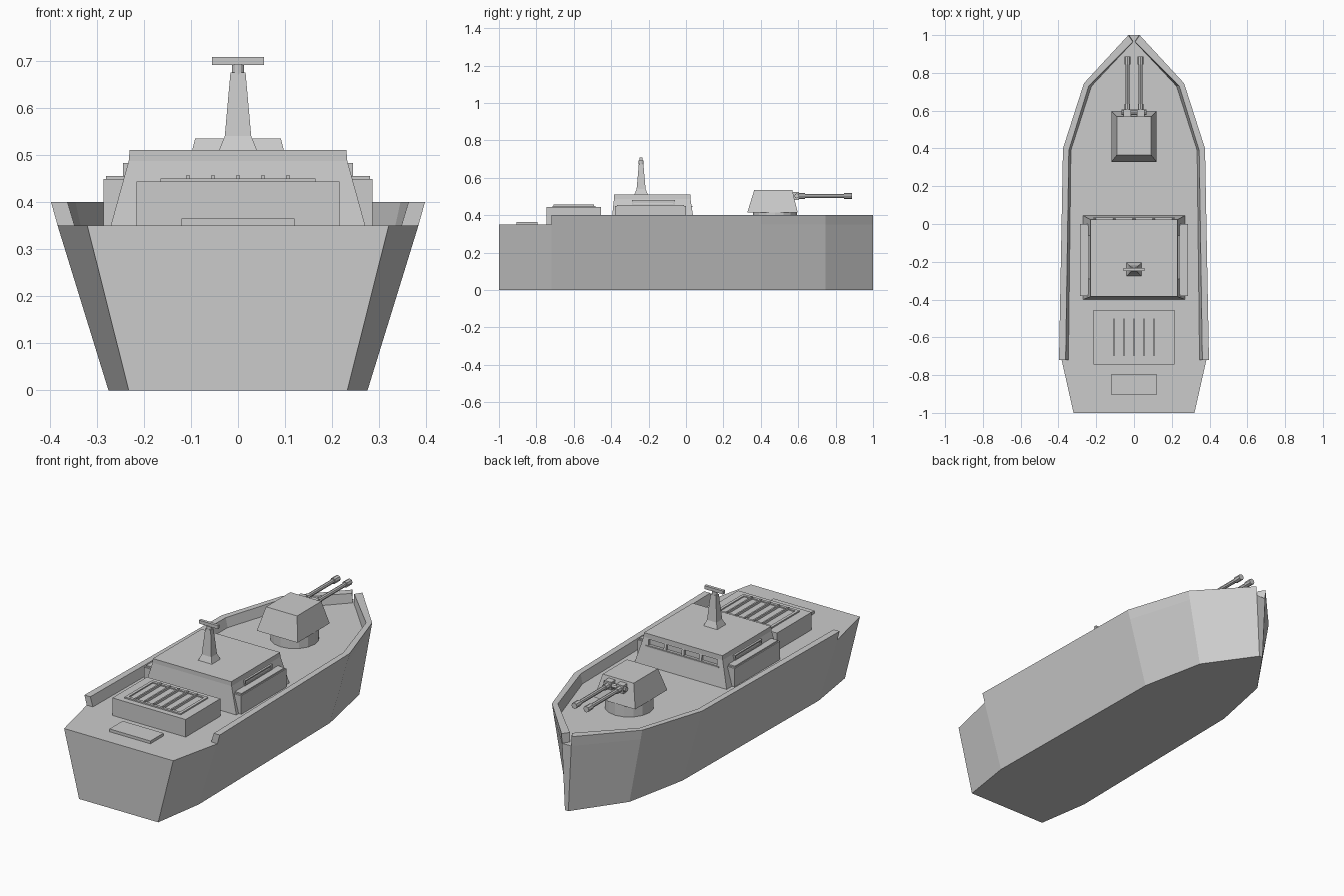
import bpy, bmesh, math
from mathutils import Matrix, Vector

cube = bpy.data.objects.get("Cube")
if cube:
    bpy.data.objects.remove(cube, do_unlink=True)

grey = bpy.data.materials.new("naval_grey")
grey.use_nodes = True
grey.diffuse_color = (0.6, 0.6, 0.6, 1)
grey.node_tree.nodes["Principled BSDF"].inputs["Base Color"].default_value = (0.6, 0.6, 0.6, 1)


def finish(name, bm):
    bmesh.ops.recalc_face_normals(bm, faces=bm.faces)
    mesh = bpy.data.meshes.new(name)
    bm.to_mesh(mesh)
    bm.free()
    mesh.materials.append(grey)
    ob = bpy.data.objects.new(name, mesh)
    bpy.context.collection.objects.link(ob)
    return ob


def loft(name, rings):
    """Skin a list of equal-length closed rings and cap both ends."""
    bm = bmesh.new()
    rows = [[bm.verts.new(p) for p in ring] for ring in rings]
    n = len(rows[0])
    for a, b in zip(rows, rows[1:]):
        for i in range(n):
            j = (i + 1) % n
            bm.faces.new((a[i], a[j], b[j], b[i]))
    bm.faces.new(rows[0][::-1])
    bm.faces.new(rows[-1])
    return finish(name, bm)


def tower(name, levels, cx=0):
    """Stack of rectangles, each (z, half width, y back, y front)."""
    return loft(name, [[(cx - w, a, z), (cx + w, a, z), (cx + w, b, z), (cx - w, b, z)]
                       for z, w, a, b in levels])


def box(name, x, y, z):
    return tower(name, [(h, (x[1] - x[0]) / 2, *y) for h in z], (x[0] + x[1]) / 2)


def rod(name, start, end, radius, sides):
    start, end = Vector(start), Vector(end)
    axis = end - start
    bm = bmesh.new()
    turn = axis.to_track_quat("Z", "Y").to_matrix().to_4x4()
    bmesh.ops.create_cone(bm, cap_ends=True, segments=sides, radius1=radius, radius2=radius,
                          depth=axis.length, matrix=Matrix.Translation((start + end) / 2) @ turn)
    return finish(name, bm)


def cut(ob, cutters):
    """Subtract the cutters from the part and bake the result."""
    for c in cutters:
        mod = ob.modifiers.new("cut", "BOOLEAN")
        mod.operation, mod.object, mod.solver = "DIFFERENCE", c, "EXACT"
    bpy.context.view_layer.update()
    baked = bpy.data.meshes.new_from_object(ob.evaluated_get(bpy.context.evaluated_depsgraph_get()))
    ob.modifiers.clear()
    ob.data = baked
    for c in cutters:
        bpy.data.objects.remove(c, do_unlink=True)


# Hull: flared sides between the keel outline and the deck outline
DECK, RAIL = 0.35, 0.40
stations = [-1, -0.72, 0.4, 0.745, 1]
keel = [0.232, 0.275, 0.26, 0.19, 0.01]
deck = [0.32, 0.383, 0.361, 0.256, 0.027]


def outline(widths, z):
    right = [(w, y, z) for w, y in zip(widths, stations)]
    return right + [(-x, y, z) for x, y, z in reversed(right)]


loft("hull", [outline(keel, 0), outline(deck, DECK)])

# Bulwarks following the deck edge
rail_top = [0.397, 0.376, 0.265, 0.03]
inner_y = [-0.72, 0.39, 0.73, 0.965]
inner_top = [0.362, 0.345, 0.24, 0.006]
inner_low = [0.347, 0.334, 0.225, 0.004]
for side, s in (("left", 1), ("right", -1)):
    loft(side + "_bulwark", [
        [(s * deck[i + 1], stations[i + 1], DECK), (s * rail_top[i], stations[i + 1], RAIL),
         (s * inner_top[i], inner_y[i], RAIL), (s * inner_low[i], inner_y[i], DECK)]
        for i in range(4)])

# Cabin with window recesses
cabin = tower("cabin", [(DECK, 0.27, -0.40, 0.045), (0.487, 0.232, -0.385, 0.024),
                        (0.51, 0.23, -0.385, 0.024)])
cut(cabin, [box("window_cutter", (x - 0.045, x + 0.045), (0.015, 0.1), (0.452, 0.482))
            for x in (-0.156, -0.052, 0.052, 0.156)])
box("window_sill", (-0.215, 0.215), (0.01, 0.034), (0.443, 0.45))

# Side lockers and side window frames
for side, s in (("left", 1), ("right", -1)):
    box(side + "_locker", sorted((s * 0.22, s * 0.285)), (-0.38, 0.0), (DECK, 0.448))
    box(side + "_locker_lid", sorted((s * 0.22, s * 0.28)), (-0.37, -0.01), (0.448, 0.455))
    frame = box(side + "_window_frame", sorted((s * 0.21, s * 0.244)), (-0.29, -0.06), (0.455, 0.482))
    cut(frame, [box("frame_cutter", sorted((s * 0.238, s * 0.3)), (-0.28, -0.07), (0.461, 0.476))])

# Engine housing with slatted grille
box("engine_housing", (-0.215, 0.215), (-0.745, -0.455), (DECK, 0.443))
grille = box("grille_frame", (-0.165, 0.165), (-0.715, -0.485), (0.443, 0.45))
cut(grille, [box("grille_cutter", (-0.15, 0.15), (-0.7, -0.5), (0.444, 0.5))])
for i in range(5):
    x = (i - 2) * 0.053
    box("grille_slat", (x - 0.004, x + 0.004), (-0.708, -0.492), (0.443, 0.456))

# Stern hatch
box("stern_hatch", (-0.12, 0.12), (-0.905, -0.795), (DECK, 0.365))

# Mast and radar bar
MY = -0.24
tower("mast", [(z, w, MY - d, MY + d) for z, w, d in
               ((0.51, 0.04, 0.036), (0.54, 0.028, 0.024), (0.675, 0.016, 0.012))])
rod("radar_pivot", (0, MY, 0.67), (0, MY, 0.692), 0.013, 12)
box("radar_bar", (-0.055, 0.055), (MY - 0.008, MY + 0.008), (0.69, 0.708))

# Gun turret
rod("turret_ring", (0, 0.475, DECK), (0, 0.475, 0.418), 0.118, 16)
tower("turret", [(0.415, 0.12, 0.328, 0.597), (0.535, 0.091, 0.365, 0.568)])
rod("gun_trunnion", (-0.065, 0.592, 0.503), (0.065, 0.592, 0.503), 0.013, 8)
for side, x in (("left", 0.035), ("right", -0.035)):
    box(side + "_gun_mount", (x - 0.02, x + 0.02), (0.55, 0.605), (0.482, 0.525))
    rod(side + "_gun_sleeve", (x, 0.59, 0.503), (x, 0.635, 0.503), 0.015, 8)
    rod(side + "_gun_barrel", (x, 0.6, 0.503), (x, 0.86, 0.503), 0.011, 8)
    rod(side + "_gun_muzzle", (x, 0.845, 0.503), (x, 0.887, 0.503), 0.016, 8)
